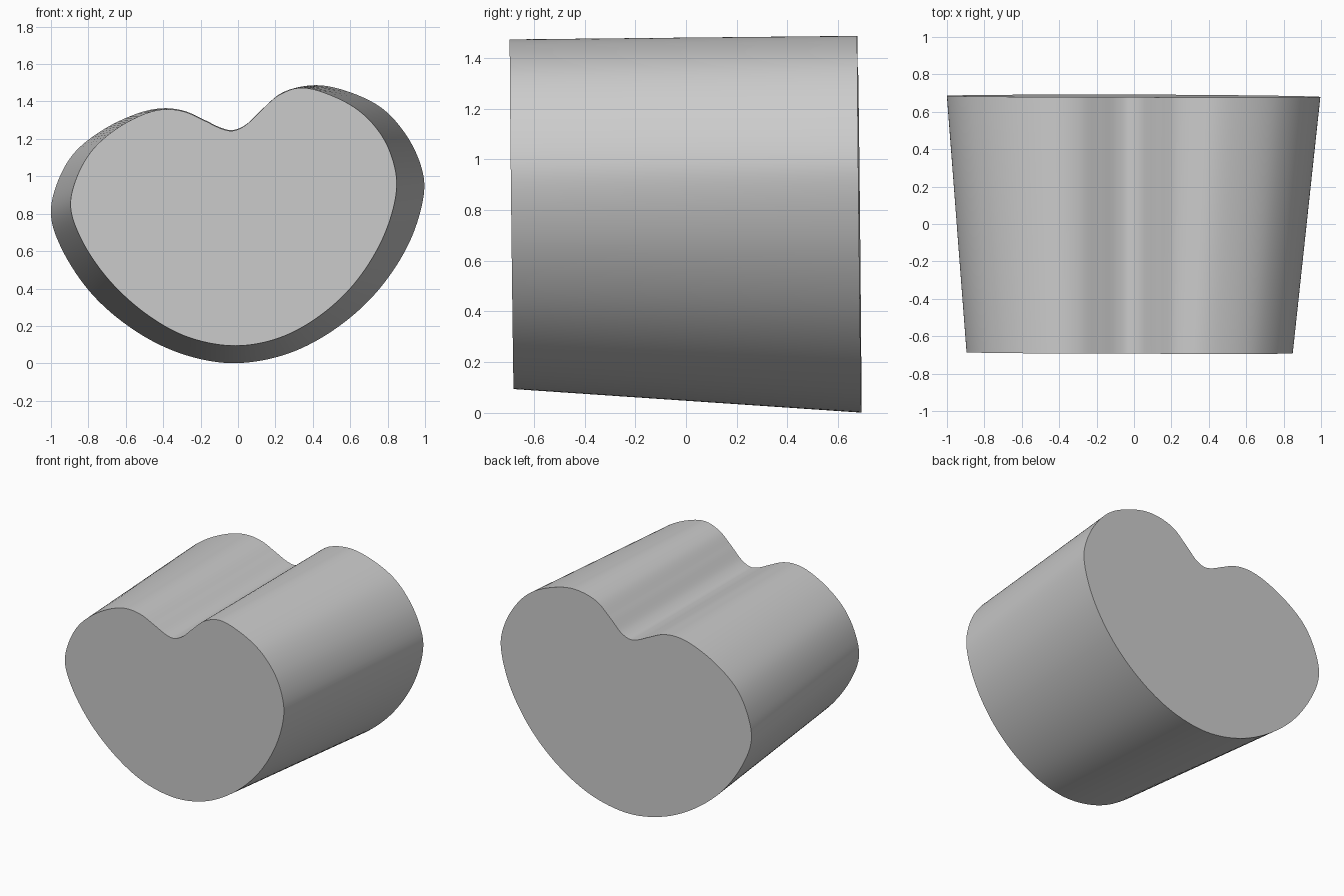
import bpy, bmesh
from mathutils import Vector

if "Cube" in bpy.data.objects:
    bpy.data.objects.remove(bpy.data.objects["Cube"])

# Outlines (x, z), clockwise from the notch; both have matching points
FRONT = [(-.03, 1.243), (.036, 1.27), (.127, 1.355), (.22, 1.435), (.335, 1.473),
         (.49, 1.436), (.66, 1.34), (.785, 1.19), (.845, 1.01), (.84, .875),
         (.77, .66), (.625, .43), (.437, .254), (.223, .137), (-.012, .094),
         (-.258, .137), (-.47, .249), (-.685, .44), (-.836, .66), (-.895, .837),
         (-.863, .992), (-.777, 1.142), (-.633, 1.265), (-.472, 1.343),
         (-.38, 1.358), (-.285, 1.345), (-.178, 1.297), (-.087, 1.254)]
BACK = [(-.03, 1.247), (.036, 1.272), (.127, 1.357), (.24, 1.449), (.41, 1.487),
        (.58, 1.456), (.775, 1.36), (.915, 1.196), (.988, 1.02), (.993, .9),
        (.92, .655), (.755, .397), (.53, .191), (.27, .053), (-.012, .001),
        (-.27, .041), (-.52, .155), (-.77, .358), (-.94, .607), (-1.0, .79),
        (-.972, .95), (-.88, 1.12), (-.715, 1.253), (-.51, 1.345),
        (-.39, 1.364), (-.285, 1.349), (-.178, 1.301), (-.087, 1.258)]


def smooth_loop(pts, steps=8):
    """Closed centripetal spline through the points."""
    p = [Vector(q) for q in pts]
    n, out = len(p), []
    for i in range(n):
        a, b, c, d = (p[(i + k) % n] for k in (-1, 0, 1, 2))
        t1 = (b - a).length ** .5
        t2 = t1 + (c - b).length ** .5
        t3 = t2 + (d - c).length ** .5
        for s in range(steps):
            t = t1 + (t2 - t1) * s / steps
            ab = a.lerp(b, t / t1)
            bc = b.lerp(c, (t - t1) / (t2 - t1))
            cd = c.lerp(d, (t - t2) / (t3 - t2))
            out.append(ab.lerp(bc, t / t2).lerp(bc.lerp(cd, (t - t1) / (t3 - t1)),
                                                (t - t1) / (t2 - t1)))
    return out


grey = bpy.data.materials.new("plain grey")
grey.diffuse_color = (.6, .6, .6, 1)
grey.use_nodes = True
grey.node_tree.nodes["Principled BSDF"].inputs["Base Color"].default_value = grey.diffuse_color

# Tapered body lofted between the two slightly leaning end outlines
bm = bmesh.new()
rings = []
for outline, y in ((FRONT, -.679), (BACK, .692)):
    rings.append([bm.verts.new((q.x, y - .0105 * q.y - .0025 * q.x, q.y))
                  for q in smooth_loop(outline)])
front, back = rings
count = len(front)
for i in range(count):
    j = (i + 1) % count
    bm.faces.new((front[i], front[j], back[j], back[i]))

# End caps
bm.faces.new(front)
bm.faces.new(back)
bmesh.ops.recalc_face_normals(bm, faces=bm.faces)

mesh = bpy.data.meshes.new("tapered_body")
bm.to_mesh(mesh)
bm.free()
mesh.materials.append(grey)
body = bpy.data.objects.new("tapered_body", mesh)
bpy.context.collection.objects.link(body)
bpy.context.view_layer.objects.active = body
body.select_set(True)
bpy.ops.object.shade_smooth_by_angle(angle=.6)
